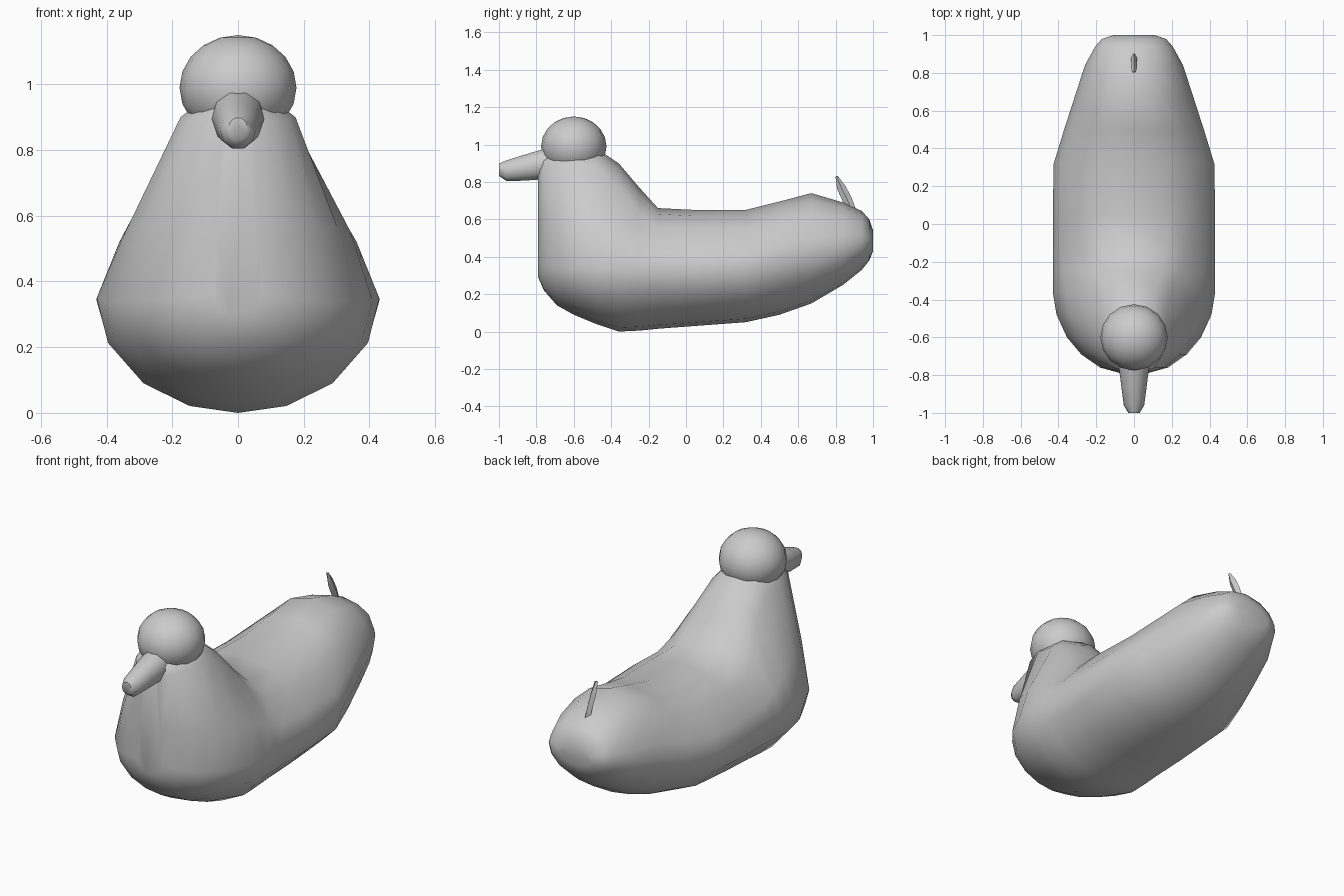
import bpy, bmesh, math

if "Cube" in bpy.data.objects:
    bpy.data.objects.remove(bpy.data.objects["Cube"])


def loft(name, rings, angle=60):
    """Skin a list of closed rings and cap both ends."""
    bm = bmesh.new()
    loops = [[bm.verts.new(p) for p in ring] for ring in rings]
    for a, b in zip(loops, loops[1:]):
        n = len(a)
        for i in range(n):
            bm.faces.new((a[i], a[(i + 1) % n], b[(i + 1) % n], b[i]))
    bm.faces.new(loops[0])
    bm.faces.new(loops[-1])
    bmesh.ops.recalc_face_normals(bm, faces=bm.faces)
    me = bpy.data.meshes.new(name)
    bm.to_mesh(me)
    bm.free()
    ob = bpy.data.objects.new(name, me)
    bpy.context.collection.objects.link(ob)
    bpy.context.view_layer.objects.active = ob
    ob.select_set(True)
    bpy.ops.object.shade_smooth_by_angle(angle=math.radians(angle))
    ob.select_set(False)
    return ob


def body_ring(y, zb, zt, w, zm, wt, s):
    """Rounded belly below zm, sides tapering to shoulder width wt, s below the top."""
    half = [(0, zb)]
    for deg in (20, 42, 67):
        t = math.radians(deg)
        half.append((w * math.sin(t), zm - (zm - zb) * math.cos(t)))
    zs = zt - s
    half += [(w, zm), (w + (wt - w) * 0.29, zm + (zs - zm) * 0.4),
             (wt, zs), (wt * 0.6, zt - s * 0.32), (0, zt)]
    mirrored = [(-x, z) for x, z in half[-2:0:-1]]
    return [(x, y, z) for x, z in half + mirrored]


# body and neck: y, bottom, top, half width, widest height, shoulder width, shoulder drop
sections = [
    (-0.79, 0.29, 0.90, 0.07, 0.36, 0.05, 0.05),
    (-0.76, 0.22, 0.94, 0.18, 0.35, 0.11, 0.06),
    (-0.69, 0.14, 0.96, 0.28, 0.34, 0.155, 0.07),
    (-0.60, 0.09, 0.98, 0.355, 0.34, 0.175, 0.08),
    (-0.48, 0.04, 0.98, 0.41, 0.34, 0.17, 0.10),
    (-0.36, 0.0, 0.90, 0.43, 0.35, 0.19, 0.12),
    (-0.25, 0.005, 0.77, 0.43, 0.35, 0.24, 0.13),
    (-0.15, 0.015, 0.66, 0.43, 0.35, 0.28, 0.10),
    (0.05, 0.03, 0.65, 0.43, 0.34, 0.30, 0.10),
    (0.32, 0.05, 0.65, 0.425, 0.35, 0.29, 0.10),
    (0.50, 0.09, 0.695, 0.37, 0.38, 0.26, 0.11),
    (0.67, 0.15, 0.74, 0.315, 0.42, 0.23, 0.12),
    (0.84, 0.25, 0.69, 0.26, 0.45, 0.20, 0.09),
    (0.94, 0.33, 0.645, 0.205, 0.48, 0.165, 0.06),
    (0.98, 0.38, 0.60, 0.17, 0.49, 0.13, 0.05),
    (1.00, 0.43, 0.54, 0.11, 0.49, 0.08, 0.03),
]
loft("body", [body_ring(*s) for s in sections])

# head
bpy.ops.mesh.primitive_uv_sphere_add(segments=16, ring_count=10, radius=1,
                                     location=(0, -0.6, 0.99))
head = bpy.context.object
head.name = "head"
head.scale = (0.178, 0.175, 0.16)
bpy.ops.object.shade_smooth()


def oval(y, z, rx, rz, n=10):
    return [(rx * math.cos(2 * math.pi * i / n), y,
             z + rz * math.sin(2 * math.pi * i / n)) for i in range(n)]


# beak
loft("beak", [oval(-0.70, 0.91, 0.08, 0.085), oval(-0.76, 0.895, 0.08, 0.085),
              oval(-0.87, 0.875, 0.066, 0.072), oval(-0.96, 0.86, 0.054, 0.058),
              oval(-1.0, 0.865, 0.03, 0.035)])

# tail feather: small curved spike
feather = [(0.89, 0.64, 0.016, 0.02), (0.86, 0.71, 0.016, 0.024),
           (0.83, 0.77, 0.016, 0.022), (0.805, 0.83, 0.010, 0.006)]
loft("tail_feather", [[(-rx, y, z), (0, y - ry, z - ry * 0.4), (rx, y, z),
                       (0, y + ry, z + ry * 0.4)] for y, z, rx, ry in feather], 40)
